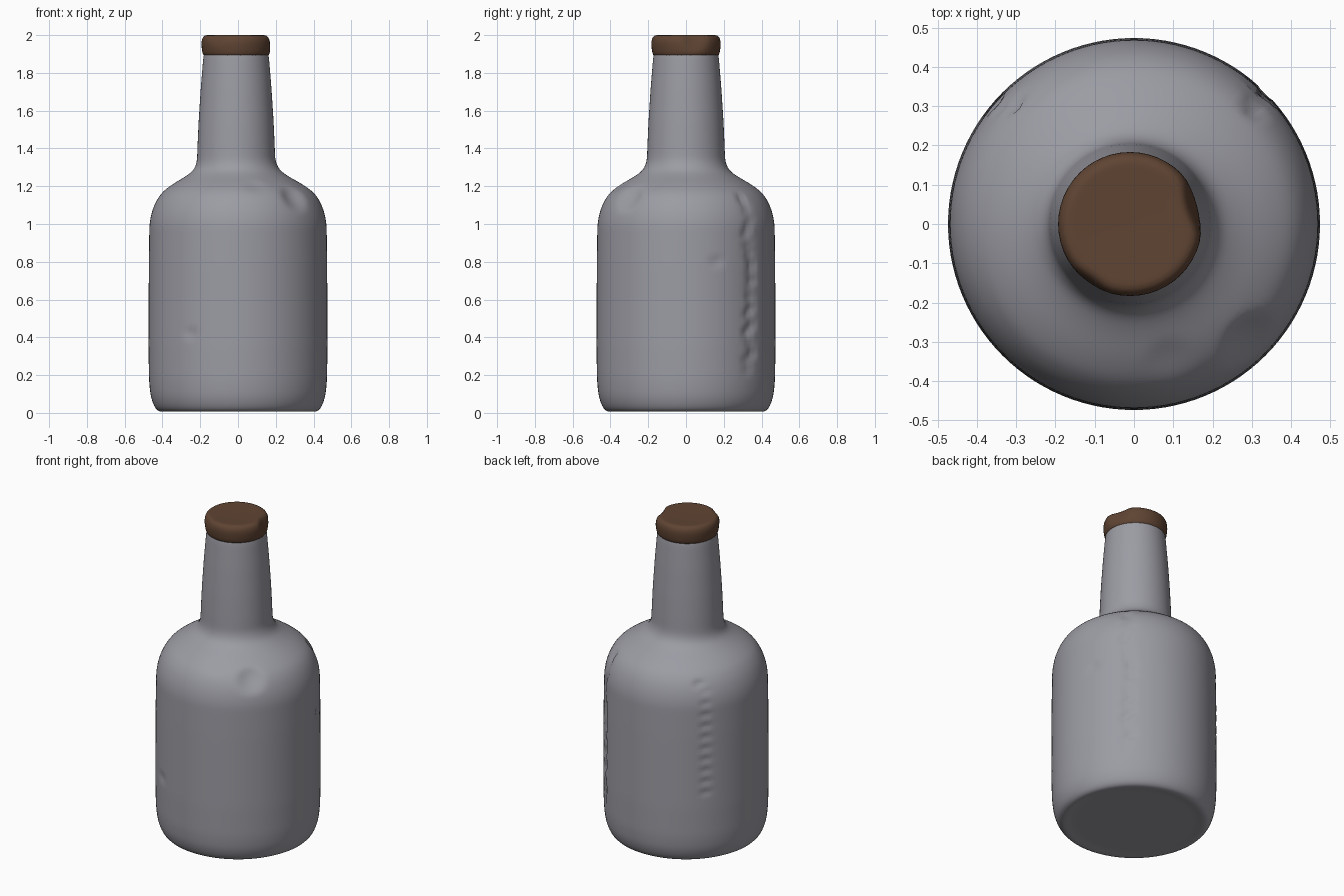
import bpy, bmesh, math, random
from mathutils import Vector

if "Cube" in bpy.data.objects:
    bpy.data.objects.remove(bpy.data.objects["Cube"])

random.seed(4)


def material(name, rgb):
    m = bpy.data.materials.new(name)
    m.diffuse_color = (*rgb, 1)
    m.use_nodes = True
    m.node_tree.nodes["Principled BSDF"].inputs["Base Color"].default_value = m.diffuse_color
    return m


grey = material("grey_glass", (0.33, 0.33, 0.37))
brown = material("brown_seal", (0.115, 0.058, 0.033))


def resample(points, step, smooth):
    """Split a profile into short steps, then relax its corners."""
    out = []
    for (r0, z0), (r1, z1) in zip(points, points[1:]):
        n = max(1, round(math.hypot(r1 - r0, z1 - z0) / step))
        out += [(r0 + (r1 - r0) * i / n, z0 + (z1 - z0) * i / n) for i in range(n)]
    out.append(points[-1])
    for _ in range(smooth):
        out = [out[0]] + [tuple((a[k] + 2 * b[k] + c[k]) / 4 for k in (0, 1))
                          for a, b, c in zip(out, out[1:], out[2:])] + [out[-1]]
    return out


def lathe(name, points, mat, sides, offset, dents=(), step=0.016, smooth=4):
    """Spin a profile; offset(z) leans it in x, dents = (angle, z, size, depth)."""
    prof = resample(points, step, smooth)
    bm = bmesh.new()
    rings = []
    for r, z in prof:
        if r < 1e-6:
            rings.append([bm.verts.new((offset(z), 0, z))])
        else:
            rings.append([bm.verts.new((offset(z) + r * math.cos(a), r * math.sin(a), z))
                          for a in (2 * math.pi * i / sides for i in range(sides))])
    for lo, hi in zip(rings, rings[1:]):
        for i in range(sides):
            j = (i + 1) % sides
            if len(lo) == 1:
                bm.faces.new((lo[0], hi[j], hi[i]))
            elif len(hi) == 1:
                bm.faces.new((lo[i], lo[j], hi[0]))
            else:
                bm.faces.new((lo[i], lo[j], hi[j], hi[i]))
    # push shallow dents towards the axis
    for ang, z, size, depth in dents:
        a = math.radians(ang)
        r = min(prof, key=lambda p: abs(p[1] - z) + (1 if p[0] < 0.1 else 0))[0]
        c = Vector((offset(z) + r * math.cos(a), r * math.sin(a), z))
        for v in bm.verts:
            d = (v.co - c).length / size
            if d < 1:
                f = depth * (1 - d * d) ** 2
                v.co.x -= f * math.cos(a)
                v.co.y -= f * math.sin(a)
    bmesh.ops.recalc_face_normals(bm, faces=bm.faces)
    me = bpy.data.meshes.new(name)
    bm.to_mesh(me)
    bm.free()
    me.materials.append(mat)
    ob = bpy.data.objects.new(name, me)
    bpy.context.collection.objects.link(ob)
    bpy.ops.object.select_all(action='DESELECT')
    ob.select_set(True)
    bpy.context.view_layer.objects.active = ob
    bpy.ops.object.shade_smooth_by_angle(angle=math.radians(40))
    return ob


def lean(z):
    """The neck sits slightly to the left of the body."""
    return -0.01 * min(1, max(0, (z - 1.15) / 0.2))


# surface wear: rough seam at back right, bead row at back left, shoulder dents
wear = [(45 + random.uniform(-3, 3), 0.22 + 0.03 * i, 0.04, random.uniform(0.004, 0.018))
        for i in range(32)]
wear += [(139, 0.45 + 0.07 * i, 0.03, 0.01) for i in range(10)]
wear += [(-45, 1.14, 0.1, 0.03), (-75, 1.2, 0.08, 0.01), (135, 1.12, 0.04, 0.015),
         (-122, 0.42, 0.05, 0.008), (20, 0.8, 0.05, 0.008)]

# bottle: base, body, shoulder and neck
lathe("bottle", [
    (0, 0.012), (0.385, 0.012), (0.40, 0.0), (0.42, 0.0), (0.445, 0.035),
    (0.463, 0.09), (0.471, 0.17), (0.474, 0.35), (0.472, 0.8), (0.469, 1.0),
    (0.458, 1.06), (0.435, 1.12), (0.40, 1.17), (0.345, 1.21), (0.275, 1.25),
    (0.225, 1.285), (0.207, 1.33), (0.204, 1.42), (0.198, 1.55),
    (0.187, 1.72), (0.173, 1.89), (0.165, 1.93), (0, 1.935)],
    grey, 112, lean, wear)

# seal over the mouth
lathe("bottle_seal", [
    (0.166, 1.888), (0.176, 1.895), (0.182, 1.93), (0.184, 1.965),
    (0.176, 1.992), (0.165, 2.0), (0.08, 1.998), (0, 1.997)],
    brown, 48, lean, [(15, 1.985, 0.09, 0.025), (-125, 1.99, 0.06, 0.008)],
    step=0.012, smooth=1)
